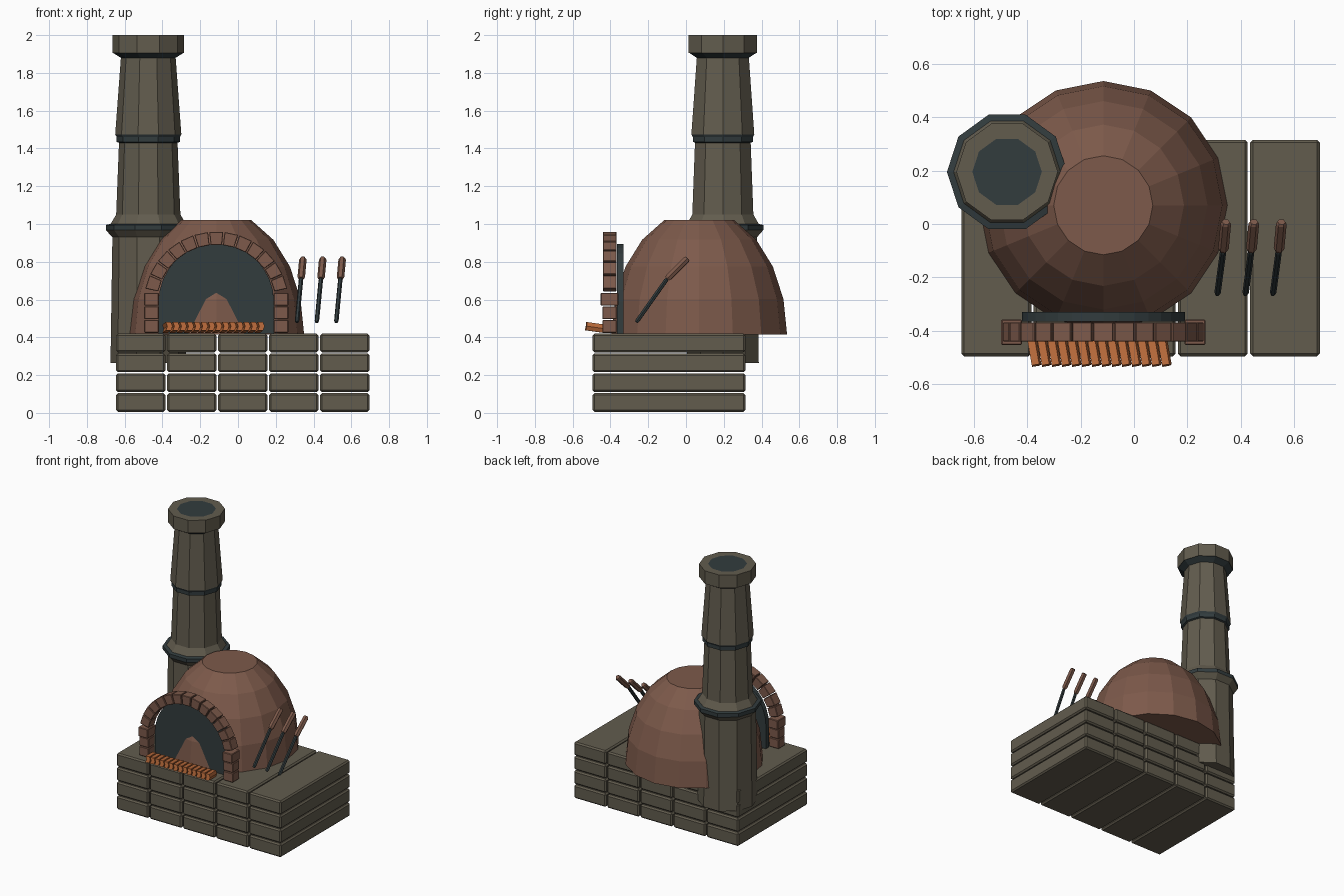
import bpy, bmesh
from math import sin, cos, pi, radians
from mathutils import Vector, Matrix

if "Cube" in bpy.data.objects:
    bpy.data.objects.remove(bpy.data.objects["Cube"])


def material(name, rgb):
    m = bpy.data.materials.new(name)
    m.use_nodes = True
    m.diffuse_color = (*rgb, 1)
    m.node_tree.nodes["Principled BSDF"].inputs["Base Color"].default_value = (*rgb, 1)
    return m


stone = material("grey stone", (0.122, 0.107, 0.076))
clay = material("brown clay", (0.205, 0.102, 0.07))
iron = material("dark iron", (0.032, 0.045, 0.048))
orange = material("orange wood", (0.5, 0.15, 0.045))


def finish(name, bm, mats, bevel=0):
    bmesh.ops.recalc_face_normals(bm, faces=bm.faces)
    mesh = bpy.data.meshes.new(name)
    bm.to_mesh(mesh)
    bm.free()
    for m in mats:
        mesh.materials.append(m)
    ob = bpy.data.objects.new(name, mesh)
    bpy.context.collection.objects.link(ob)
    if bevel:
        mod = ob.modifiers.new("bevel", "BEVEL")
        mod.width, mod.segments = bevel, 1
    return ob


def box(name, centre, size, mat, bevel=0):
    bm = bmesh.new()
    bmesh.ops.create_cube(bm, size=1, matrix=Matrix.Diagonal((*size, 1)))
    ob = finish(name, bm, [mat], bevel)
    ob.location = centre
    return ob


def lathe(name, profile, sides, mats, bands=()):
    """Rings of (radius, z); bands lists the rings above which faces use the second material."""
    bm = bmesh.new()
    rings = [[bm.verts.new((r * cos(2 * pi * i / sides), r * sin(2 * pi * i / sides), z))
              for i in range(sides)] for r, z in profile]
    for k in range(len(rings) - 1):
        for i in range(sides):
            j = (i + 1) % sides
            f = bm.faces.new((rings[k][i], rings[k][j], rings[k + 1][j], rings[k + 1][i]))
            f.material_index = int(k in bands)
    bm.faces.new(rings[0])
    bm.faces.new(rings[-1]).material_index = int(len(rings) - 1 in bands)
    return finish(name, bm, mats)


def prism(name, outline, y0, y1, mat, bevel=0):
    """Extrude an (x, z) outline from y0 to y1."""
    bm = bmesh.new()
    face = bm.faces.new([bm.verts.new((x, y0, z)) for x, z in outline])
    out = bmesh.ops.extrude_face_region(bm, geom=[face])["geom"]
    bmesh.ops.translate(bm, vec=(0, y1 - y0, 0),
                        verts=[v for v in out if isinstance(v, bmesh.types.BMVert)])
    return finish(name, bm, [mat], bevel)


# Stone plinth: long blocks in rows and columns
for col in range(5):
    for row in range(4):
        box("plinth_block", (-0.515 + col * 0.27, -0.09, 0.055 + row * 0.105),
            (0.261, 0.81, 0.099), stone, 0.01)

# Faceted dome
CX = -0.115
dome = lathe("dome", [(0.465 * cos(radians(a)), 0.415 + 0.66 * sin(radians(a)))
                      for a in (0, 16.5, 33, 49.5, 66.5)], 16, [clay])
dome.location = (CX, 0.07, 0)

# Chimney with iron bands and a capped top
chimney = lathe("chimney", [
    (0.2, 0.265), (0.19, 0.93), (0.225, 0.968), (0.225, 0.995), (0.2, 1.0), (0.17, 1.05),
    (0.155, 1.43), (0.167, 1.435), (0.167, 1.46), (0.175, 1.475), (0.145, 1.88),
    (0.185, 1.905), (0.19, 1.905), (0.19, 2.0), (0.13, 2.0)],
    10, [stone, iron], (2, 3, 6, 7, 8, 10, 11, 14))
chimney.location = (-0.475, 0.195, 0)

# Dark mouth panel
ARCH_Z = 0.575
mouth = [(CX + 0.305 * cos(pi * i / 16), ARCH_Z + 0.015 + 0.305 * sin(pi * i / 16)) for i in range(17)]
prism("oven_mouth", mouth + [(CX - 0.305, 0.42), (CX + 0.305, 0.42)], -0.365, -0.33, iron)

# Arch bricks
COUNT, START = 13, 12
step = (180 - 2 * START) / COUNT
for i in range(COUNT):
    a, b = radians(START + i * step + 0.5), radians(START + (i + 1) * step - 0.5)
    prism("arch_brick", [(CX + r * cos(t), ARCH_Z + r * sin(t))
                         for r, t in ((0.315, a), (0.385, a), (0.385, b), (0.315, b))],
          -0.44, -0.368, clay, 0.003)

# Pillar bricks under the arch
for side in (-1, 1):
    for k, depth in enumerate((0.075, 0.075, 0.095)):
        box("pillar_brick", (CX + side * 0.343, -0.405, 0.458 + k * 0.072),
            (0.078, depth, 0.068), clay, 0.004)

# Row of slanted slats on the sill
for i in range(14):
    slat = prism("sill_slat", [(-0.018, -0.022), (0.01, -0.022), (0.018, 0), (0.01, 0.022),
                               (-0.018, 0.022), (-0.01, 0)], -0.045, 0.065, orange)
    slat.location = (-0.372 + i * 0.0375, -0.485, 0.453)
    slat.rotation_euler = (radians(-8), 0, radians(10))

# Three leaning tools
for x in (0.312, 0.417, 0.52):
    foot, joint, end = Vector((x, -0.263, 0.48)), Vector((x + 0.022, -0.1, 0.71)), Vector((x + 0.032, 0.008, 0.818))
    for name, p, q, r, mat in (("tool_rod", foot, joint, 0.012, iron),
                               ("tool_handle", joint, end, 0.02, clay)):
        length = (q - p).length
        ob = lathe(name, [(r * 0.75, 0), (r, 0.012), (r, length - 0.01), (r * 0.75, length)], 6, [mat])
        ob.location = p
        ob.rotation_euler = (q - p).to_track_quat("Z", "Y").to_euler()
